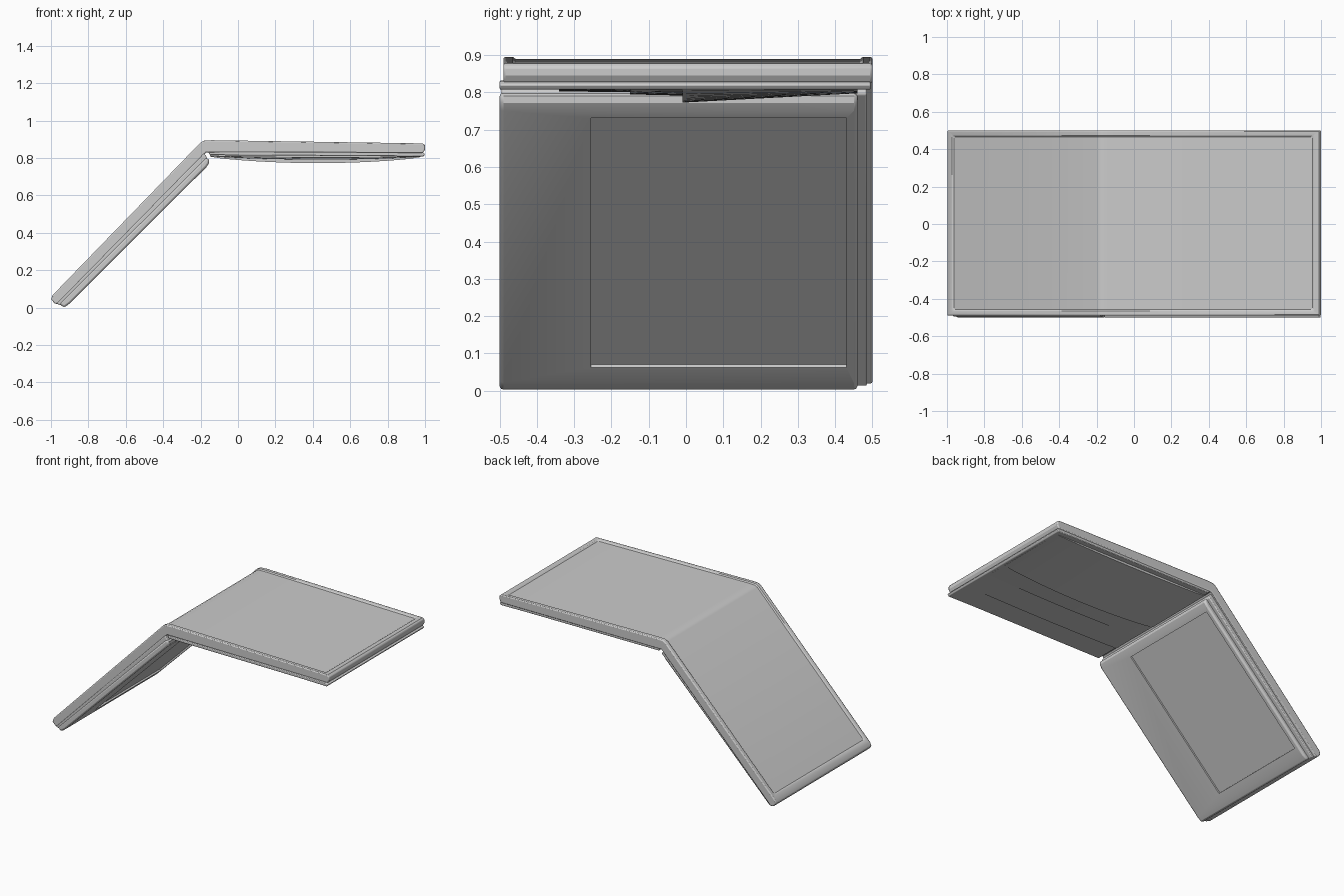
import bpy, bmesh, math

if "Cube" in bpy.data.objects:
    bpy.data.objects.remove(bpy.data.objects["Cube"])


def finish(name, bm):
    bmesh.ops.recalc_face_normals(bm, faces=bm.faces)
    me = bpy.data.meshes.new(name)
    bm.to_mesh(me)
    bm.free()
    ob = bpy.data.objects.new(name, me)
    bpy.context.collection.objects.link(ob)
    return ob


def prism(name, profile, y0, y1, rim=(), bevel=0.0):
    """Extrude an x-z outline along y; 'rim' lists outline edges that get a sunken inset."""
    bm = bmesh.new()
    a = [bm.verts.new((x, y0, z)) for x, z in profile]
    b = [bm.verts.new((x, y1, z)) for x, z in profile]
    n = len(profile)
    bm.faces.new(a)
    bm.faces.new(b[::-1])
    sides = [bm.faces.new((a[i], b[i], b[(i + 1) % n], a[(i + 1) % n])) for i in range(n)]
    bmesh.ops.recalc_face_normals(bm, faces=bm.faces)
    if rim:
        faces = [sides[i] for i in rim]
        bmesh.ops.inset_region(bm, faces=faces, thickness=0.026, depth=0, use_even_offset=True)
        bmesh.ops.inset_region(bm, faces=faces, thickness=0.008, depth=-0.006, use_even_offset=True)
    ob = finish(name, bm)
    if bevel:
        m = ob.modifiers.new("soft_edges", "BEVEL")
        m.width, m.segments, m.limit_method = bevel, 2, "ANGLE"
        m.angle_limit = math.radians(50)
    return ob


# bent outer sheet with a raised rim round its upper face
prism("bent_outer_sheet",
      [(-1, 0.045), (-0.99, 0.068), (-0.2, 0.883), (-0.18, 0.893), (-0.14, 0.895),
       (0.988, 0.878), (1, 0.868), (1, 0.845), (0.988, 0.825), (-0.17, 0.83),
       (-0.96, 0.018), (-0.98, 0.022)],
      -0.49, 0.5, rim=(1, 2, 3, 4), bevel=0.006)

# lower lip of the flat section
prism("flat_lower_lip",
      [(-0.16, 0.832), (0.985, 0.83), (1, 0.82), (0.99, 0.807), (0.8, 0.81), (-0.15, 0.815)],
      -0.5, 0.495, bevel=0.004)

# backing layer behind the sloped section
prism("slope_backing",
      [(-0.97, 0.02), (-0.943, 0.012), (-0.163, 0.795), (-0.18, 0.826)],
      -0.495, 0.485, bevel=0.005)

# inner panel of the sloped section with a shallow rectangular recess
panel = prism("slope_inner_panel",
              [(-0.955, 0.02), (-0.93, 0.0), (-0.9, 0.022), (-0.17, 0.75),
               (-0.155, 0.772), (-0.155, 0.79), (-0.17, 0.803)],
              -0.5, 0.46, bevel=0.01)
cutter = prism("recess_cutter",
               [(-0.867, 0.07), (-0.8, 0.003), (-0.13, 0.673), (-0.197, 0.738)],
               -0.255, 0.43)
cutter.hide_render = True
cutter.hide_set(True)
cut = panel.modifiers.new("recess", "BOOLEAN")
cut.object, cut.operation, cut.solver = cutter, "DIFFERENCE", "EXACT"

# stepped, gently bowed strips under the flat section: (y0, y1, sag at y0, sag at y1)
strips = [(-0.34, -0.15, 0.008, 0.010), (-0.15, -0.01, 0.016, 0.019),
          (-0.01, 0.46, 0.038, 0.013)]
N = 20
for k, (y0, y1, s0, s1) in enumerate(strips):
    bm = bmesh.new()
    rings = []
    for i in range(N + 1):
        t = i / N
        x = -0.15 + 1.125 * t
        bow = 0.12 + 0.88 * math.sin(math.pi * t) ** 0.7 if 0 < t < 1 else 0.12
        base = 0.812 - 0.003 * t
        rings.append([bm.verts.new(p) for p in
                      ((x, y0, 0.825), (x, y1, 0.825), (x, y1, base - s1 * bow),
                       (x, y0, base - s0 * bow))])
    for r, q in zip(rings, rings[1:]):
        for j in range(4):
            bm.faces.new((r[j], r[(j + 1) % 4], q[(j + 1) % 4], q[j]))
    bm.faces.new(rings[0])
    bm.faces.new(rings[-1][::-1])
    finish(f"underside_strip_{k + 1}", bm)

# smooth shading with sharp creases
for ob in list(bpy.context.collection.objects):
    if ob is cutter:
        continue
    bpy.ops.object.select_all(action="DESELECT")
    ob.select_set(True)
    bpy.context.view_layer.objects.active = ob
    bpy.ops.object.shade_smooth_by_angle(angle=math.radians(25))
